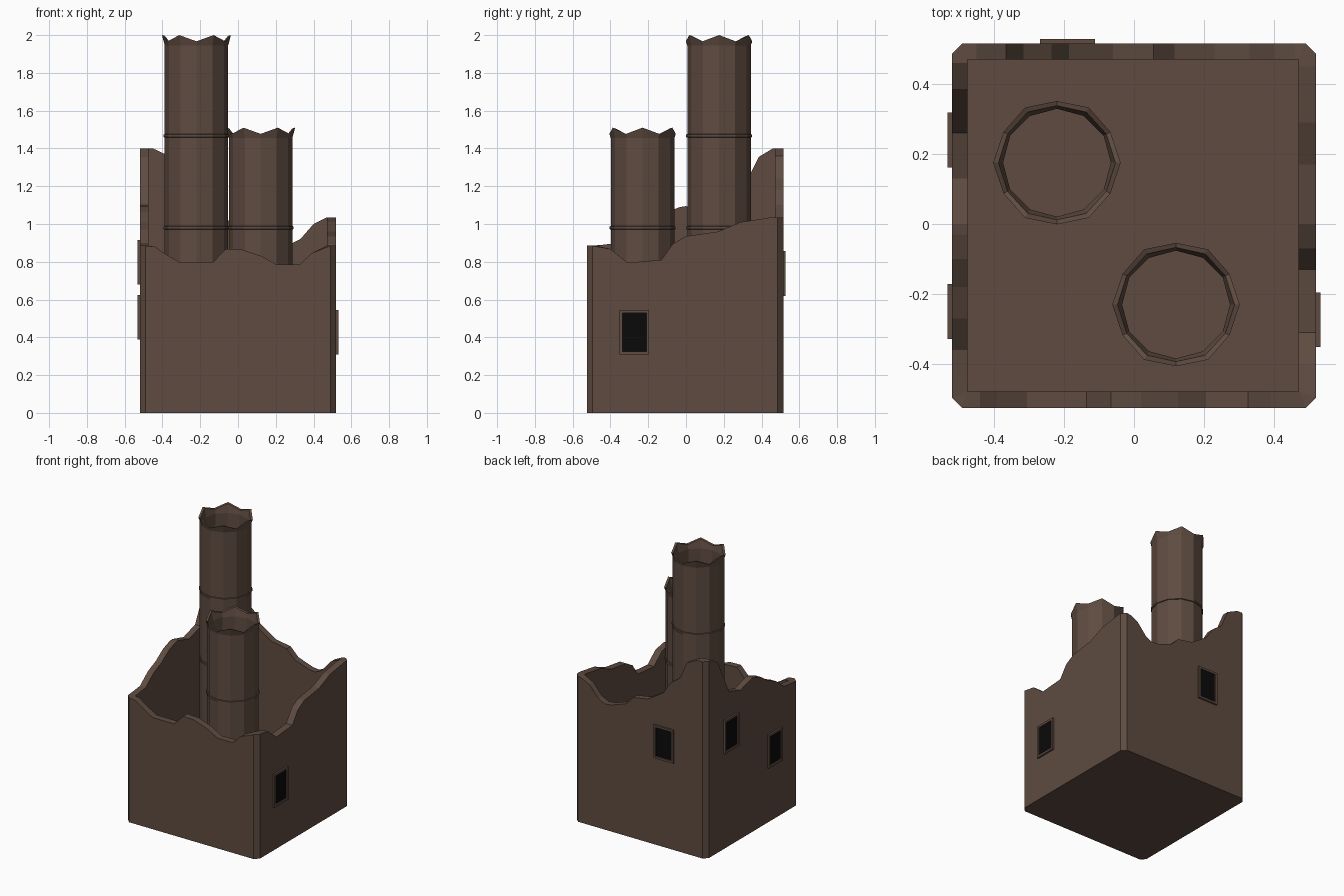
import bpy, bmesh, math

if "Cube" in bpy.data.objects:
    bpy.data.objects.remove(bpy.data.objects["Cube"])

def material(name, rgb):
    m = bpy.data.materials.new(name)
    m.diffuse_color = (*rgb, 1)
    m.use_nodes = True
    m.node_tree.nodes["Principled BSDF"].inputs["Base Color"].default_value = m.diffuse_color
    return m

BROWN = material("sooty_brown", (0.112, 0.071, 0.052))
BLACK = material("window_black", (0.003, 0.003, 0.003))

def finish(name, bm, mat):
    bmesh.ops.remove_doubles(bm, verts=bm.verts, dist=1e-5)
    bmesh.ops.recalc_face_normals(bm, faces=bm.faces)
    me = bpy.data.meshes.new(name)
    bm.to_mesh(me)
    bm.free()
    me.materials.append(mat)
    ob = bpy.data.objects.new(name, me)
    bpy.context.collection.objects.link(ob)
    return ob

def skin(bm, rings, closed_stack=False):
    """Join equal-length rings of points with quads."""
    vs = [[bm.verts.new(p) for p in r] for r in rings]
    n = len(vs[0])
    pairs = list(zip(vs, vs[1:]))
    if closed_stack:
        pairs.append((vs[-1], vs[0]))
    for a, b in pairs:
        for i in range(n):
            j = (i + 1) % n
            bm.faces.new((a[i], a[j], b[j], b[i]))
    return vs

# Broken walls: ragged top heights along each side, counterclockwise from front left
FLOOR = 0.04
X0, X1, Y0, Y1 = -0.52, 0.52, -0.525, 0.515
IX0, IX1, IY0, IY1 = -0.475, 0.47, -0.478, 0.47
front = [(-.49, .885), (-.44, .88), (-.39, .845), (-.305, .795), (-.135, .795), (-.065, .868),
         (.02, .865), (.125, .83), (.205, .785), (.325, .785), (.39, .845), (.49, .885)]
right = [(-.495, .885), (-.4, .868), (-.31, .795), (-.13, .81), (-.07, .895), (0, .935),
         (.17, .96), (.29, 1.01), (.45, 1.035), (.485, 1.035)]
back = [(.49, 1.035), (.46, 1.03), (.4, 1.0), (.33, .92), (.28, .895), (.23, .90), (.115, .94),
        (.055, 1.0), (-.06, 1.02), (-.185, 1.10), (-.235, 1.18), (-.315, 1.24),
        (-.365, 1.36), (-.45, 1.40), (-.49, 1.40)]
left = [(.485, 1.40), (.46, 1.40), (.385, 1.355), (.26, 1.10), (.13, 1.06), (0, 1.095),
        (-.03, 1.09), (-.1, 1.065), (-.18, 1.01), (-.27, .97), (-.36, .90), (-.44, .89), (-.495, .885)]
outer = ([(t, Y0, z) for t, z in front] + [(X1, t, z) for t, z in right]
         + [(t, Y1, z) for t, z in back] + [(X0, t, z) for t, z in left])
inner = [(min(max(x, IX0), IX1), min(max(y, IY0), IY1), z) for x, y, z in outer]
bm = bmesh.new()
v = skin(bm, [[(x, y, 0) for x, y, z in outer], outer, inner,
              [(x, y, FLOOR) for x, y, z in inner]])
bm.faces.new(v[0])
bmesh.ops.remove_doubles(bm, verts=bm.verts, dist=1e-5)
bm.faces.new([e for e in bm.verts if abs(e.co.z - FLOOR) < 1e-6])
finish("ruined_walls", bm, BROWN)

# Chimneys: twelve-sided tubes with a flared, jagged rim
def circle(c, r, z):
    return [(c[0] + r * math.cos(i * math.pi / 6), c[1] + r * math.sin(i * math.pi / 6), z)
            for i in range(12)]

def jagged(c, r_tip, r_dip, z_tip, z_dip):
    tip, dip = circle(c, r_tip, z_tip), circle(c, r_dip, z_dip)
    return [tip[i] if i % 2 == 0 else dip[i] for i in range(12)]

def chimney(name, c, top, bands):
    bm = bmesh.new()
    v = skin(bm, [circle(c, .168, FLOOR), circle(c, .168, top - .055),
                  jagged(c, .182, .176, top, top - .033),
                  jagged(c, .167, .163, top - .004, top - .037),
                  circle(c, .154, top - .065), circle(c, .154, FLOOR + .01)])
    bm.faces.new(v[0])
    bm.faces.new(v[-1])
    finish(name, bm, BROWN)
    for k, z in enumerate(bands):
        bm = bmesh.new()
        skin(bm, [circle(c, .160, z - .011), circle(c, .174, z - .007),
                  circle(c, .174, z + .007), circle(c, .160, z + .011)], True)
        finish(f"{name}_band_{k + 1}", bm, BROWN)

chimney("tall_chimney", (-.22, .175), 2.0, (.98, 1.467))
chimney("short_chimney", (.12, -.23), 1.51, (.98,))

# Windows: a raised frame of four bars around a dark pane
def box(bm, lo, hi):
    r = [[(lo[0], lo[1], z), (hi[0], lo[1], z), (hi[0], hi[1], z), (lo[0], hi[1], z)]
         for z in (lo[2], hi[2])]
    v = skin(bm, r)
    bm.faces.new(v[0])
    bm.faces.new(v[1])

def window(name, axis, wall, sign, t, z):
    w, h, b = .078, .118, .015

    def plate(bm, t0, t1, z0, z1, depth):
        d = sorted((wall - sign * .005, wall + sign * depth))
        if axis == 0:
            box(bm, (d[0], t0, z0), (d[1], t1, z1))
        else:
            box(bm, (t0, d[0], z0), (t1, d[1], z1))

    bm = bmesh.new()
    for s in (-1, 1):
        a = sorted((t + s * w, t + s * (w - b)))
        plate(bm, *a, z - h, z + h, .013)
        a = sorted((z + s * h, z + s * (h - b)))
        plate(bm, t - w + b, t + w - b, *a, .013)
    finish(name + "_frame", bm, BROWN)
    bm = bmesh.new()
    plate(bm, t - w + b, t + w - b, z - h + b, z + h - b, .004)
    finish(name + "_pane", bm, BLACK)

window("right_window", 0, X1, 1, -.273, .427)
window("left_high_window", 0, X0, -1, .24, .797)
window("left_low_window", 0, X0, -1, -.25, .507)
window("back_window", 1, Y1, 1, -.19, .738)
